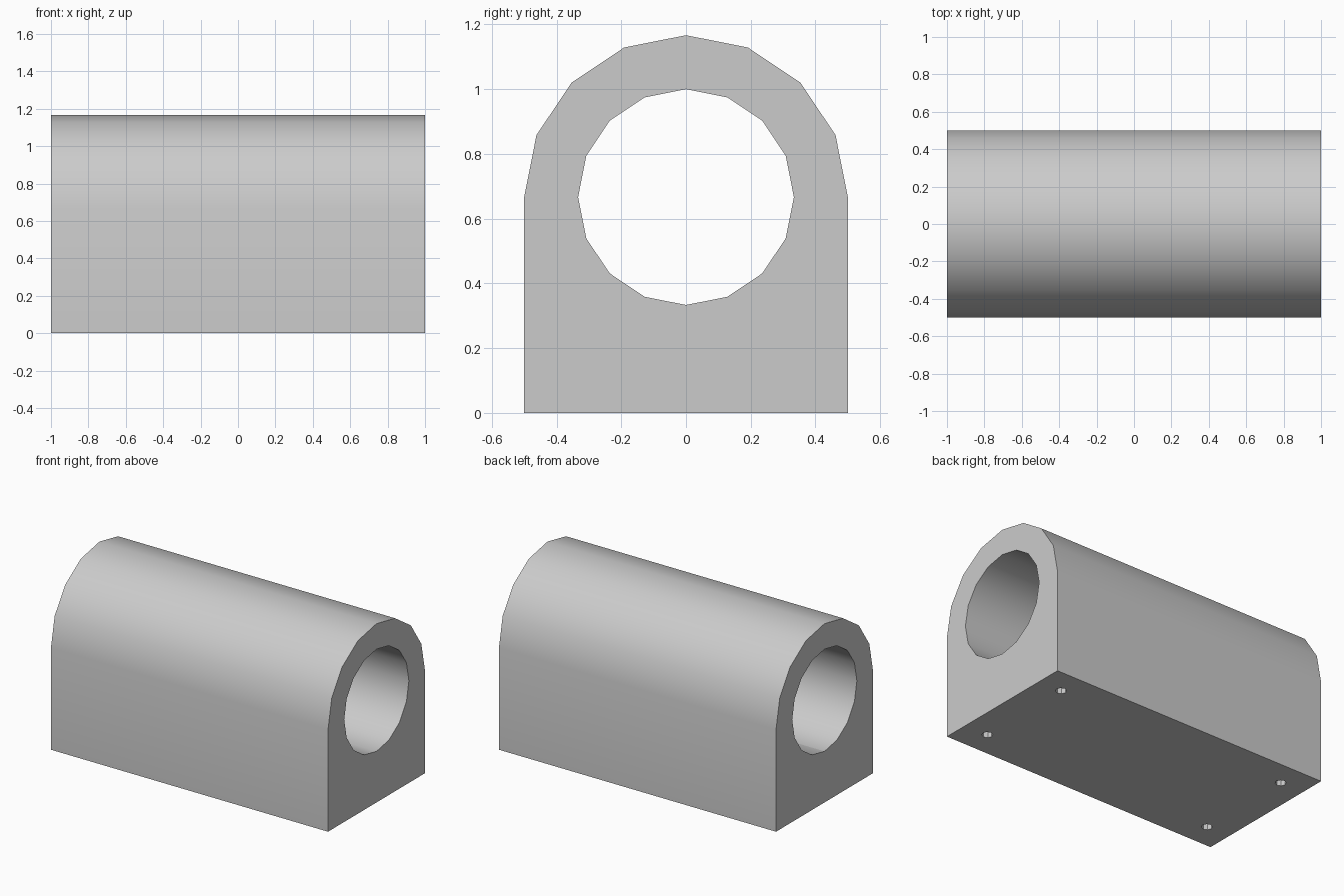
import bpy
import bmesh
from math import cos, sin, pi

LENGTH = 2.0
AXIS_Z = 2 / 3
OUTER_R = 0.5
BORE_R = 1 / 3

old = bpy.data.objects.get("Cube")
if old:
    bpy.data.objects.remove(old, do_unlink=True)

# Single flat colour
grey = bpy.data.materials.new("light grey")
grey.use_nodes = True
colour = (0.6, 0.6, 0.6, 1)
grey.diffuse_color = colour
grey.node_tree.nodes["Principled BSDF"].inputs["Base Color"].default_value = colour


def prism(name, outline, offset):
    """Extrude a closed outline of 3D points along an offset."""
    bm = bmesh.new()
    face = bm.faces.new([bm.verts.new(p) for p in outline])
    moved = bmesh.ops.extrude_face_region(bm, geom=[face])["geom"]
    bmesh.ops.translate(bm, vec=offset, verts=[v for v in moved if isinstance(v, bmesh.types.BMVert)])
    bmesh.ops.recalc_face_normals(bm, faces=bm.faces)
    mesh = bpy.data.meshes.new(name)
    bm.to_mesh(mesh)
    bm.free()
    mesh.materials.append(grey)
    obj = bpy.data.objects.new(name, mesh)
    bpy.context.collection.objects.link(obj)
    return obj


def cut(target, cutter):
    """Subtract a helper from the target and discard the helper."""
    cutter.hide_render = True
    mod = target.modifiers.new("cut", "BOOLEAN")
    mod.operation = "DIFFERENCE"
    mod.solver = "EXACT"
    mod.object = cutter
    bpy.context.view_layer.objects.active = target
    bpy.ops.object.modifier_apply(modifier=mod.name)
    bpy.data.objects.remove(cutter, do_unlink=True)


# Block with a rounded top
x0 = -LENGTH / 2
arc = [(x0, OUTER_R * cos(pi * i / 8), AXIS_Z + OUTER_R * sin(pi * i / 8)) for i in range(9)]
block = prism("bearing_block", arc + [(x0, -OUTER_R, 0), (x0, OUTER_R, 0)], (LENGTH, 0, 0))

# Through bore
ring = [(x0 - 0.1, BORE_R * cos(pi * i / 8), AXIS_Z + BORE_R * sin(pi * i / 8)) for i in range(16)]
cut(block, prism("bore_cutter", ring, (LENGTH + 0.2, 0, 0)))

# Four blind mounting holes in the base
for sx in (-1, 1):
    for sy in (-1, 1):
        circle = [(sx * 5 / 6 + cos(pi * i / 4) / 30, sy / 3 + sin(pi * i / 4) / 30, -0.1) for i in range(8)]
        cut(block, prism("hole_cutter", circle, (0, 0, 0.35)))

# Smooth round surfaces, crisp edges
bpy.ops.object.select_all(action="DESELECT")
block.select_set(True)
bpy.context.view_layer.objects.active = block
bpy.ops.object.shade_smooth_by_angle(angle=pi / 6)
